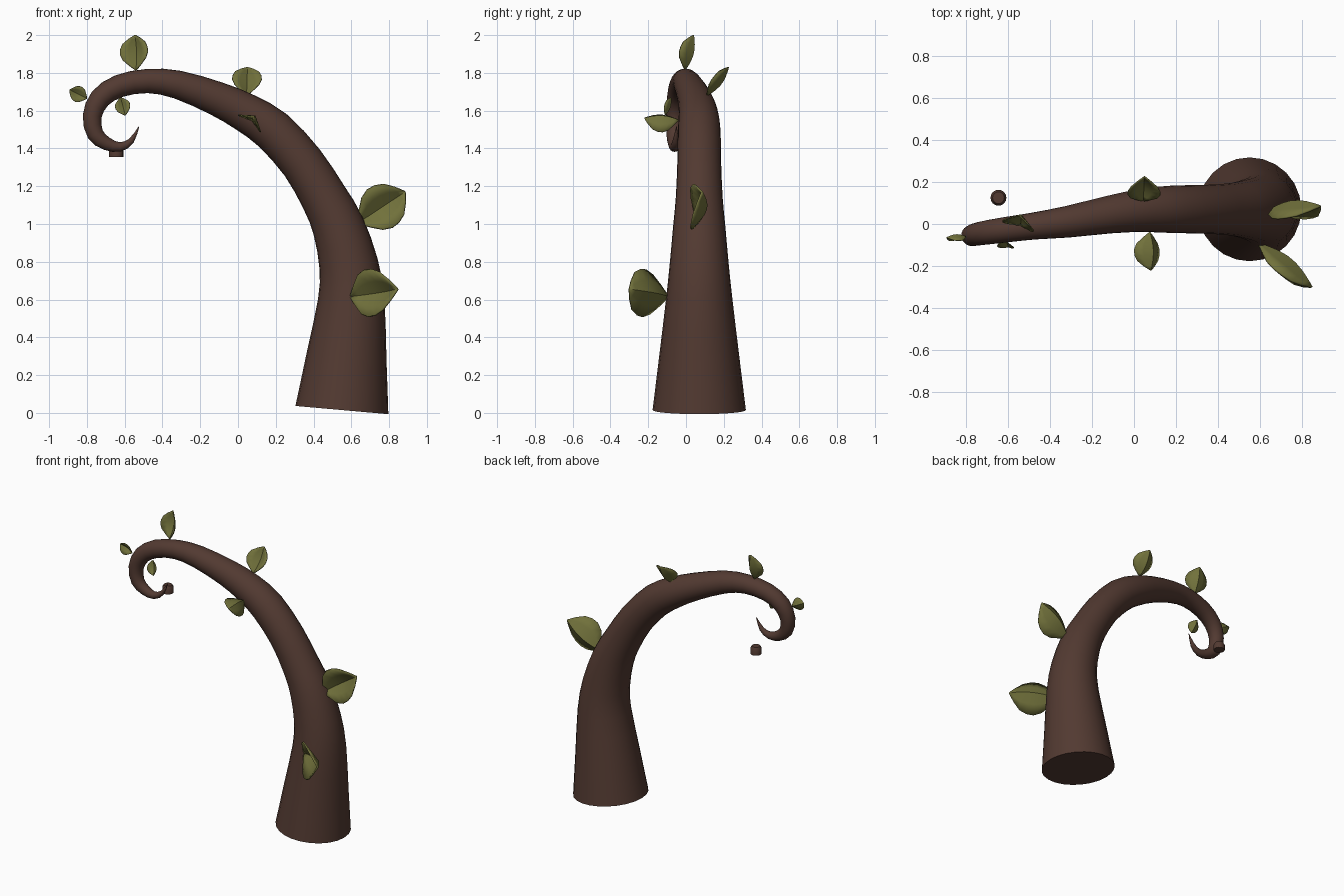
import bpy, bmesh, math
from mathutils import Vector

if "Cube" in bpy.data.objects:
    bpy.data.objects.remove(bpy.data.objects["Cube"])


def material(name, rgb):
    m = bpy.data.materials.new(name)
    m.diffuse_color = (*rgb, 1)
    m.use_nodes = True
    m.node_tree.nodes["Principled BSDF"].inputs["Base Color"].default_value = m.diffuse_color
    return m


bark = material("brown bark", (0.085, 0.042, 0.031))
green = material("olive leaf", (0.165, 0.165, 0.044))


def finish(name, bm, mat, angle):
    bmesh.ops.recalc_face_normals(bm, faces=bm.faces)
    me = bpy.data.meshes.new(name)
    bm.to_mesh(me)
    bm.free()
    me.materials.append(mat)
    ob = bpy.data.objects.new(name, me)
    bpy.context.collection.objects.link(ob)
    bpy.ops.object.select_all(action='DESELECT')
    bpy.context.view_layer.objects.active = ob
    ob.select_set(True)
    bpy.ops.object.shade_smooth_by_angle(angle=math.radians(angle))
    return ob


# Vine: x, y, z, radius along the centre line
path = [
    (0.55, 0.07, 0.015, 0.247), (0.575, 0.07, 0.3, 0.212),
    (0.60, 0.07, 0.6, 0.176), (0.585, 0.07, 0.79, 0.156),
    (0.53, 0.07, 0.99, 0.138), (0.455, 0.07, 1.14, 0.124),
    (0.34, 0.07, 1.325, 0.116), (0.185, 0.07, 1.495, 0.113),
    (0.04, 0.065, 1.59, 0.103), (-0.115, 0.045, 1.665, 0.09),
    (-0.32, 0.01, 1.738, 0.075), (-0.48, -0.01, 1.757, 0.064),
    (-0.63, -0.03, 1.73, 0.06), (-0.73, -0.045, 1.665, 0.056),
    (-0.772, -0.055, 1.57, 0.05), (-0.755, -0.06, 1.475, 0.044),
    (-0.695, -0.06, 1.425, 0.035), (-0.625, -0.06, 1.408, 0.025),
    (-0.565, -0.055, 1.44, 0.016), (-0.525, -0.05, 1.515, 0.002)]
pts = [Vector(p) for p in path]


def spline(i, t):
    a, b = pts[max(i - 1, 0)], pts[i]
    c, d = pts[i + 1], pts[min(i + 2, len(pts) - 1)]
    return 0.5 * (2 * b + (c - a) * t + (2 * a - 5 * b + 4 * c - d) * t * t
                  + (3 * b - a - 3 * c + d) * t ** 3)


line = [spline(i, t) for i in range(len(pts) - 1) for t in (0, 0.5)] + [pts[-1]]
SIDES = 24
bm = bmesh.new()
rings = []
for i, p in enumerate(line):
    tangent = (line[min(i + 1, len(line) - 1)] - line[max(i - 1, 0)]).to_3d().normalized()
    across = Vector((0, 1, 0))
    across = (across - tangent * across.dot(tangent)).normalized()
    other = tangent.cross(across)
    rings.append([bm.verts.new(p.to_3d() + p.w * (
        across * math.cos(2 * math.pi * k / SIDES) + other * math.sin(2 * math.pi * k / SIDES)))
        for k in range(SIDES)])
for r, s in zip(rings, rings[1:]):
    for k in range(SIDES):
        n = (k + 1) % SIDES
        bm.faces.new((r[k], r[n], s[n], s[k]))
bm.faces.new(rings[0])
bm.faces.new(rings[-1])
finish("vine", bm, bark, 50)

# Small loose stub behind the curl
bm = bmesh.new()
prev = None
for r, z in ((0.038, 1.355), (0.038, 1.392), (0.028, 1.41)):
    ring = [bm.verts.new((-0.645 + r * math.cos(k * math.pi / 8),
                          0.125 + r * math.sin(k * math.pi / 8), z)) for k in range(16)]
    if prev:
        for k in range(16):
            n = (k + 1) % 16
            bm.faces.new((prev[k], prev[n], ring[n], ring[k]))
    else:
        bm.faces.new(ring)
    prev = ring
bm.faces.new(prev)
finish("stub", bm, bark, 35)

# Leaves: folded along the midrib, with the sides raised towards "normal"
OUTLINE = [(0, 0.04), (0.14, 0.45), (0.29, 0.83), (0.45, 1), (0.6, 0.97),
           (0.75, 0.8), (0.89, 0.42), (1, 0.03)]


def leaf(name, base, tip, normal, width):
    base, tip = Vector(base), Vector(tip)
    axis = tip - base
    length = axis.length
    n = Vector(normal)
    n = (n - axis * n.dot(axis) / length ** 2).normalized()
    side = axis.cross(n).normalized()
    bm = bmesh.new()
    rows = []
    for u, h in OUTLINE:
        w = h * width / 2
        mid = base + axis * u - n * 0.12 * length * math.sin(math.pi * u)
        rows.append([bm.verts.new(mid + side * s * w + n * abs(s) * w * 0.68)
                     for s in (-1, -0.5, 0, 0.5, 1)])
    for a, b in zip(rows, rows[1:]):
        for k in range(4):
            bm.faces.new((a[k], a[k + 1], b[k + 1], b[k]))
    ob = finish(name, bm, green, 30)
    mod = ob.modifiers.new("thickness", 'SOLIDIFY')
    mod.thickness = 0.03 * length
    mod.offset = 0


leaf("leaf_low", (0.595, -0.095, 0.615), (0.845, -0.30, 0.655), (-0.64, -0.77, 0), 0.25)
leaf("leaf_side", (0.635, 0.06, 1.005), (0.885, 0.085, 1.17), (0, -1, 0), 0.24)
leaf("leaf_back", (0.045, 0.11, 1.68), (0.05, 0.225, 1.83), (0, -0.8, 0.6), 0.155)
leaf("leaf_front", (0.075, -0.04, 1.55), (0.08, -0.22, 1.56), (-0.6, 0, -0.8), 0.15)
leaf("leaf_top", (-0.54, -0.005, 1.815), (-0.545, 0.04, 2.0), (-0.3, -0.95, 0), 0.155)
leaf("leaf_curl_inner", (-0.622, -0.08, 1.67), (-0.597, -0.11, 1.575), (0, -1, -0.2), 0.08)
leaf("leaf_curl_outer", (-0.80, -0.06, 1.665), (-0.892, -0.065, 1.71), (0, -1, 0), 0.085)
